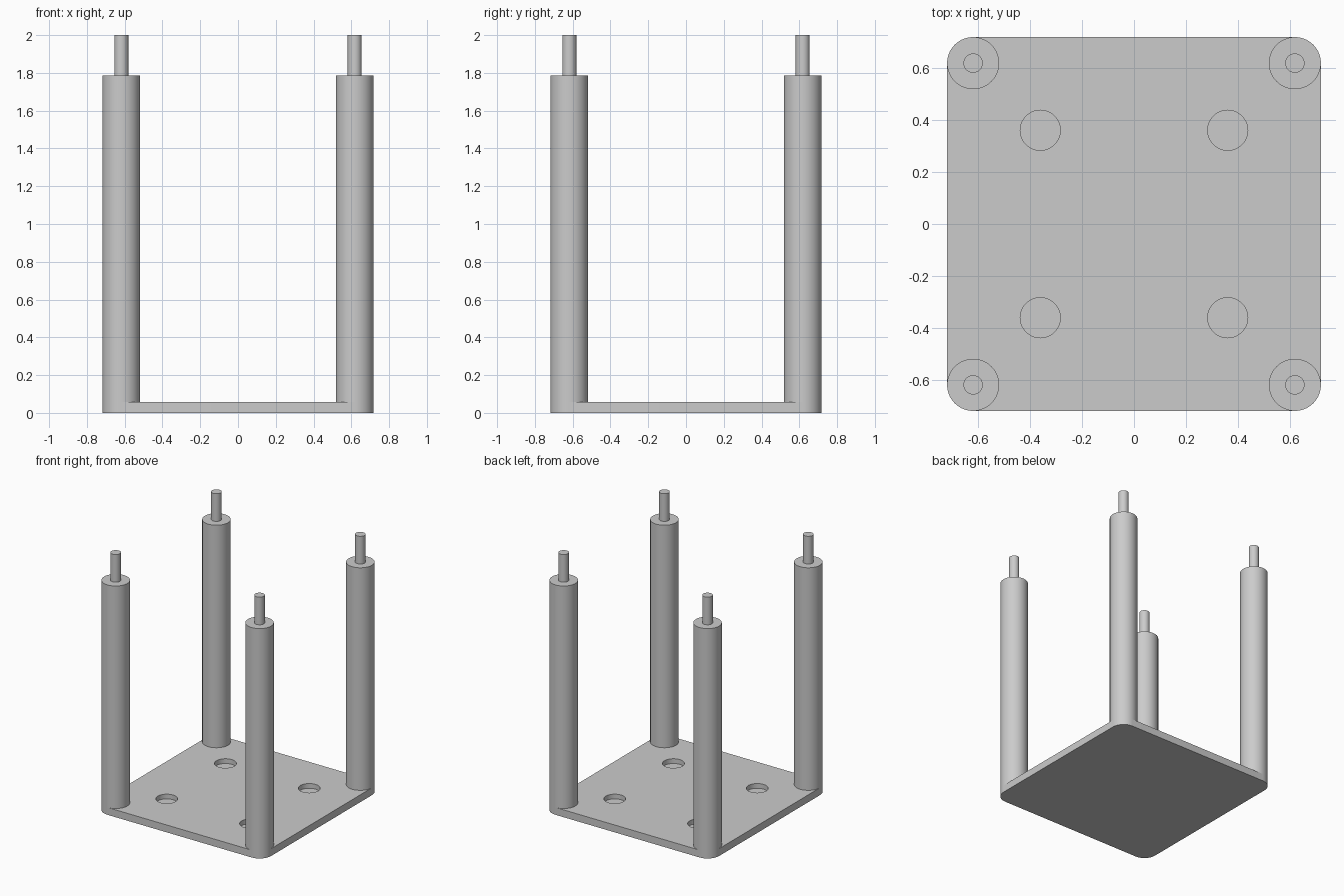
import bpy
import bmesh

if "Cube" in bpy.data.objects:
    bpy.data.objects.remove(bpy.data.objects["Cube"])

HALF, CORNER, THICK = 0.718, 0.1, 0.057
POST_POS, POST_R, POST_TOP = 0.618, 0.1, 1.785
PIN_R, PIN_TOP = 0.037, 2.0
HOLE_POS, HOLE_R, HOLE_FLOOR = 0.36, 0.077, 0.02
CORNERS = {"front_right": (-1, -1), "front_left": (1, -1),
           "back_right": (-1, 1), "back_left": (1, 1)}

grey = bpy.data.materials.new("plain_grey")
grey.use_nodes = True
grey.diffuse_color = (0.6, 0.6, 0.6, 1)
grey.node_tree.nodes["Principled BSDF"].inputs["Base Color"].default_value = (0.6, 0.6, 0.6, 1)


def smooth(ob):
    bpy.ops.object.select_all(action="DESELECT")
    ob.select_set(True)
    bpy.context.view_layer.objects.active = ob
    bpy.ops.object.shade_smooth_by_angle()


def cylinder(name, x, y, radius, bottom, top):
    bpy.ops.mesh.primitive_cylinder_add(vertices=64, radius=radius, depth=top - bottom,
                                        location=(x, y, (bottom + top) / 2))
    ob = bpy.context.object
    ob.name = name
    ob.data.materials.append(grey)
    smooth(ob)
    return ob


# Base plate with rounded corners
bpy.ops.mesh.primitive_cube_add(size=1, location=(0, 0, THICK / 2))
plate = bpy.context.object
plate.name = "base_plate"
plate.data.materials.append(grey)
bm = bmesh.new()
bm.from_mesh(plate.data)
bmesh.ops.scale(bm, vec=(2 * HALF, 2 * HALF, THICK), verts=bm.verts)
upright = [e for e in bm.edges if abs(e.verts[0].co.z - e.verts[1].co.z) > THICK / 2]
bmesh.ops.bevel(bm, geom=upright, offset=CORNER, segments=16, profile=0.5, affect="EDGES")
bm.to_mesh(plate.data)
bm.free()

# Blind round holes in the top of the plate
for label, (sx, sy) in CORNERS.items():
    cutter = cylinder(label + "_hole_cutter", sx * HOLE_POS, sy * HOLE_POS,
                      HOLE_R, HOLE_FLOOR, THICK + 0.1)
    cutter.hide_render = True
    cut = plate.modifiers.new(label + "_hole", "BOOLEAN")
    cut.operation = "DIFFERENCE"
    cut.solver = "EXACT"
    cut.object = cutter
    bpy.context.view_layer.objects.active = plate
    bpy.ops.object.modifier_apply(modifier=cut.name)
    bpy.data.objects.remove(cutter)
smooth(plate)

# Corner posts, each with a thin pin on top
for label, (sx, sy) in CORNERS.items():
    x, y = sx * POST_POS, sy * POST_POS
    cylinder(label + "_post", x, y, POST_R, THICK, POST_TOP)
    cylinder(label + "_pin", x, y, PIN_R, POST_TOP, PIN_TOP)
